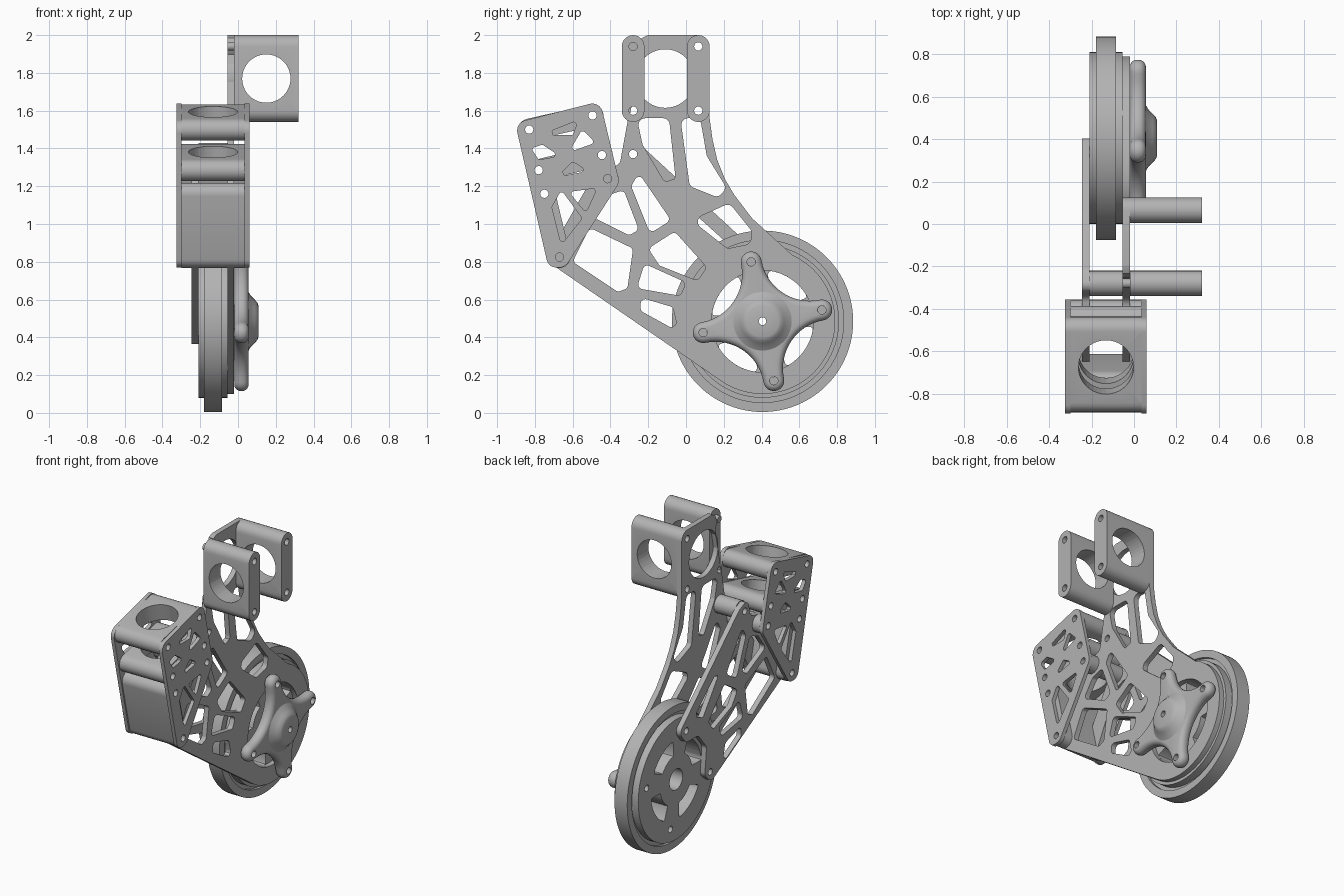
import bpy, bmesh
from math import sin, cos, pi, radians
from mathutils import Matrix, Vector

if "Cube" in bpy.data.objects:
    bpy.data.objects.remove(bpy.data.objects["Cube"])

grey = bpy.data.materials.new("grey metal")
grey.use_nodes = True
grey.diffuse_color = (0.45, 0.45, 0.45, 1)
grey.node_tree.nodes["Principled BSDF"].inputs["Base Color"].default_value = grey.diffuse_color

# local x, y, z become world y, z, x
SIDE = Matrix(((0, 0, 1, 0), (1, 0, 0, 0), (0, 1, 0, 0), (0, 0, 0, 1)))
BOLT = 0.022
HUB = Vector((0.405, 0.485))
TILT = radians(10.8)


def arc(c, r, a, b, n=12):
    return [Vector((c[0] + r * cos(a + (b - a) * i / n), c[1] + r * sin(a + (b - a) * i / n)))
            for i in range(n + 1)]


def circle(c, r, n=24):
    return arc(c, r, 0, 2 * pi, n)[:-1]


def rounded(points, r, n=5):
    """Polygon with every corner softened."""
    pts = [Vector(p) for p in points]
    out = []
    for i, p in enumerate(pts):
        to_a, to_b = pts[i - 1] - p, pts[(i + 1) % len(pts)] - p
        half = to_a.angle(to_b) / 2
        t = min(r * cos(half) / sin(half), 0.45 * to_a.length, 0.45 * to_b.length)
        a, b = p + to_a.normalized() * t, p + to_b.normalized() * t
        c = p + (to_a.normalized() + to_b.normalized()).normalized() * t / cos(half)
        rad = (a - c).length
        for k in range(n + 1):
            d = (a - c).lerp(b - c, k / n)
            out.append(c + d.normalized() * rad if d.length > 1e-6 else a)
    return out


def capsule(p, q, r):
    p, q = Vector(p), Vector(q)
    d = q - p
    a = Vector((1, 0)).angle_signed(d) * -1
    return arc(q, r, a - pi / 2, a + pi / 2) + arc(p, r, a + pi / 2, a + 1.5 * pi)


def finish(ob, angle=30):
    if not ob.data.materials:
        ob.data.materials.append(grey)
    bpy.ops.object.select_all(action='DESELECT')
    ob.select_set(True)
    bpy.context.view_layer.objects.active = ob
    bpy.ops.object.shade_smooth_by_angle(angle=radians(angle))
    return ob


def mesh_object(name, bm):
    me = bpy.data.meshes.new(name)
    bm.to_mesh(me)
    bm.free()
    ob = bpy.data.objects.new(name, me)
    bpy.context.collection.objects.link(ob)
    return ob


def plate(name, outline, holes, x0, x1):
    """Flat part with cut-outs, lying in the side plane from x0 to x1."""
    cu = bpy.data.curves.new(name, 'CURVE')
    cu.dimensions, cu.fill_mode, cu.extrude = '2D', 'BOTH', (x1 - x0) / 2
    for loop in [outline] + holes:
        s = cu.splines.new('POLY')
        s.points.add(len(loop) - 1)
        for pt, v in zip(s.points, loop):
            pt.co = (v[0], v[1], 0, 1)
        s.use_cyclic_u = True
    tmp = bpy.data.objects.new(name, cu)
    bpy.context.collection.objects.link(tmp)
    me = bpy.data.meshes.new_from_object(tmp.evaluated_get(bpy.context.evaluated_depsgraph_get()))
    bpy.data.objects.remove(tmp)
    bm = bmesh.new()
    bm.from_mesh(me)
    bmesh.ops.remove_doubles(bm, verts=bm.verts, dist=1e-5)
    bm.transform(Matrix.Translation(((x0 + x1) / 2, 0, 0)) @ SIDE)
    bmesh.ops.recalc_face_normals(bm, faces=bm.faces)
    return finish(mesh_object(name, bm))


def drill(ob, centre, direction, r, depth=1.0):
    """Round hole along a direction."""
    bm = bmesh.new()
    turn = Vector(direction).to_track_quat('Z', 'Y').to_matrix().to_4x4()
    bmesh.ops.create_cone(bm, cap_ends=True, segments=40, radius1=r, radius2=r, depth=depth,
                          matrix=Matrix.Translation(centre) @ turn)
    cutter = mesh_object("cutter", bm)
    cutter.hide_render = True
    mod = ob.modifiers.new("hole", 'BOOLEAN')
    mod.operation, mod.object, mod.solver = 'DIFFERENCE', cutter, 'EXACT'
    bpy.context.view_layer.objects.active = ob
    bpy.ops.object.modifier_apply(modifier=mod.name)
    bpy.data.objects.remove(cutter)
    finish(ob)


def bolts(points):
    return [circle(p, BOLT, 16) for p in points]


def windows(shapes, r=0.025):
    return [rounded(s, r) for s in shapes]


arms = [TILT + k * pi / 2 for k in range(4)]
star_bolts = [HUB + Vector((cos(a), sin(a))) * 0.32 for a in arms]
elbow, knee, toe = (-0.28, 1.37), (-0.415, 1.24), (-0.67, 0.825)

# Windows shared by both frame plates
lattice = windows([
    [(-.25, 1.27), (-.08, 1.02), (-.19, .95), (-.29, 1.2)],
    [(-.33, 1.18), (-.25, .97), (-.3, .94), (-.5, 1.04), (-.42, 1.15)],
    [(-.51, .98), (-.28, .87), (-.31, .66), (-.36, .64), (-.6, .8)],
    [(-.2, .87), (-.06, .96), (.11, .77), (.06, .7), (-.14, .78)],
    [(-.22, .79), (0, .69), (-.03, .62), (-.26, .66)],
    [(-.24, .61), (-.07, .56), (-.04, .43), (-.24, .54)]])

# Main frame plate with neck and wheel ring
neck = windows([
    [(-.26, 1.56), (-.09, 1.56), (-.04, 1.1), (-.23, 1.42)],
    [(-.03, 1.56), (.075, 1.56), (.11, 1.36), (.215, 1.19), (.17, 1.14), (.02, 1.2)],
    [(.03, 1.02), (.23, 1.11), (.35, .96), (.34, .895), (.22, .87)]], 0.035)
outline = rounded([(-.345, 2), (.125, 2), (.125, 1.56)], 0.06)[:-6]
outline += [(.125, 1.56), (.14, 1.45), (.165, 1.34), (.205, 1.24), (.255, 1.155), (.35, 1.03), (.46, .93)]
outline += arc(HUB, 0.385, radians(66), radians(-124), 48)
outline += rounded([(-.55, .69), (-.735, .8), (-.71, .87), (-.47, 1.29), (-.345, 1.31), (-.345, 1.5)], 0.045)[6:-6]
plate("main_frame_plate", outline,
      lattice + neck + [circle(HUB, 0.27, 48), circle((-.11, 1.77), 0.155, 40)]
      + bolts(star_bolts + [elbow, (-.28, 1.94), (.065, 1.94), (-.28, 1.6), (.065, 1.6)]), -0.055, -0.02)

# Inner frame plate on the far side of the wheel
inner = rounded([(-.31, 1.44), (-.22, 1.4), (.42, .81), (.35, .72), (.22, .72), (.13, .61), (.15, .42),
                 (.08, .355), (-.735, .8), (-.71, .87), (-.47, 1.29), (-.34, 1.31)], 0.045)
plate("inner_frame_plate", inner,
      lattice + windows([[(0, 1.05), (.05, 1.05), (.26, .86), (.17, .82)]])
      + bolts([star_bolts[1], star_bolts[2], elbow]), -0.245, -0.21)

# Wheel: rim, web and slotted hub
plate("wheel_rim", circle(HUB, 0.48, 96), [circle(HUB, 0.43, 96)], -0.18, -0.085)
plate("wheel_web", circle(HUB, 0.435, 96), [circle(HUB, 0.3, 96)], -0.16, -0.105)
slots = [rounded(arc(HUB, 0.27, a + .3, a + 1.27, 8) + arc(HUB, 0.17, a + 1.2, a + .37, 8), 0.02, 2) for a in arms]
plate("wheel_hub", circle(HUB, 0.405, 96), slots + [circle(HUB, 0.07)] + bolts(star_bolts), -0.21, -0.055)

# Star handle with rounded arms
star = []
for a in arms:
    turn = Matrix.Rotation(a, 2)
    local = arc((.32, 0), .055, -pi / 2, pi / 2) + arc((.314, .314), .259, 1.5 * pi, pi, 16)[1:-1]
    star += [HUB + turn @ p for p in local]
bm = bmesh.new()
face = bm.faces.new([bm.verts.new((-0.02, p[0], p[1])) for p in star])
top = bmesh.ops.extrude_face_region(bm, geom=[face])["geom"]
bmesh.ops.translate(bm, vec=(0.076, 0, 0), verts=[v for v in top if isinstance(v, bmesh.types.BMVert)])
bmesh.ops.recalc_face_normals(bm, faces=bm.faces)
handle = mesh_object("star_handle", bm)
bevel = handle.modifiers.new("round", 'BEVEL')
bevel.width, bevel.segments, bevel.limit_method, bevel.angle_limit = 0.034, 5, 'ANGLE', radians(50)
bpy.context.view_layer.objects.active = handle
bpy.ops.object.modifier_apply(modifier=bevel.name)

# Raised boss in the middle of the star
bm = bmesh.new()
profile = [(0, 0), (.17, 0), (.17, .045), (.155, .056), (.135, .068), (.115, .088), (.1, .102), (.085, .108), (0, .108)]
vs = [bm.verts.new((h, HUB[0] + r, HUB[1])) for r, h in profile]
es = [bm.edges.new(e) for e in zip(vs, vs[1:])]
bmesh.ops.spin(bm, geom=vs + es, cent=(0, *HUB), axis=(1, 0, 0), angle=2 * pi, steps=40)
bmesh.ops.remove_doubles(bm, verts=bm.verts, dist=1e-5)
bmesh.ops.recalc_face_normals(bm, faces=bm.faces)
boss = mesh_object("star_boss", bm)
for ob in (handle, boss):
    finish(ob)
    drill(ob, (0, *HUB), (1, 0, 0), 0.02)
for p in star_bolts:
    drill(handle, (0, *p), (1, 0, 0), BOLT)

# Upper clamp blocks
for name, y in (("front_clamp_block", -.28), ("rear_clamp_block", .065)):
    ends = [(y, 1.6), (y, 1.94)]
    block = plate(name, capsule(*ends, 0.06), bolts(ends), -0.02, 0.32)
    drill(block, (0.15, y, 1.77), (0, 1, 0), 0.128)

# Front box: tilted slabs between two pierced side plates
slabs = {"upper_box_slab": ((-.83, 1.5), (-.495, 1.575)), "middle_box_slab": ((-.78, 1.285), (-.445, 1.365)),
         "front_box_slab": ((-.75, 1.16), toe)}
for name, (p, q) in slabs.items():
    slab = plate(name, capsule(p, q, 0.058), bolts([p, q]), -0.3, 0.035)
    if name != "front_box_slab":
        mid, d = (Vector(p) + Vector(q)) / 2, Vector(q) - Vector(p)
        drill(slab, (-0.132, *mid), (0, -d[1], d[0]), 0.13, 0.4)
box_holes = windows([
    [(-.77, 1.47), (-.57, 1.55), (-.6, 1.47)], [(-.82, 1.4), (-.76, 1.42), (-.67, 1.36), (-.78, 1.34)],
    [(-.55, 1.5), (-.48, 1.43), (-.62, 1.38)], [(-.68, 1.25), (-.6, 1.33), (-.52, 1.28)],
    [(-.71, 1.09), (-.66, 1.18), (-.55, 1.03), (-.66, .89)], [(-.62, 1.17), (-.47, 1.19), (-.53, 1.06)]], 0.014)
box_outline = rounded([(-.905, 1.535), (-.455, 1.65), (-.352, 1.22), (-.64, .77), (-.728, .77)], 0.055)
box_bolts = bolts([p for pair in slabs.values() for p in pair] + [knee])
for name, x in (("left_box_plate", 0.035), ("right_box_plate", -0.325)):
    plate(name, box_outline, box_holes + box_bolts, x, x + 0.025)

# Tubular spacers
plate("elbow_spacer", circle(elbow, 0.06), bolts([elbow]), -0.21, -0.055)
plate("knee_spacer", circle(knee, 0.058), bolts([knee]), -0.3, 0.035)
